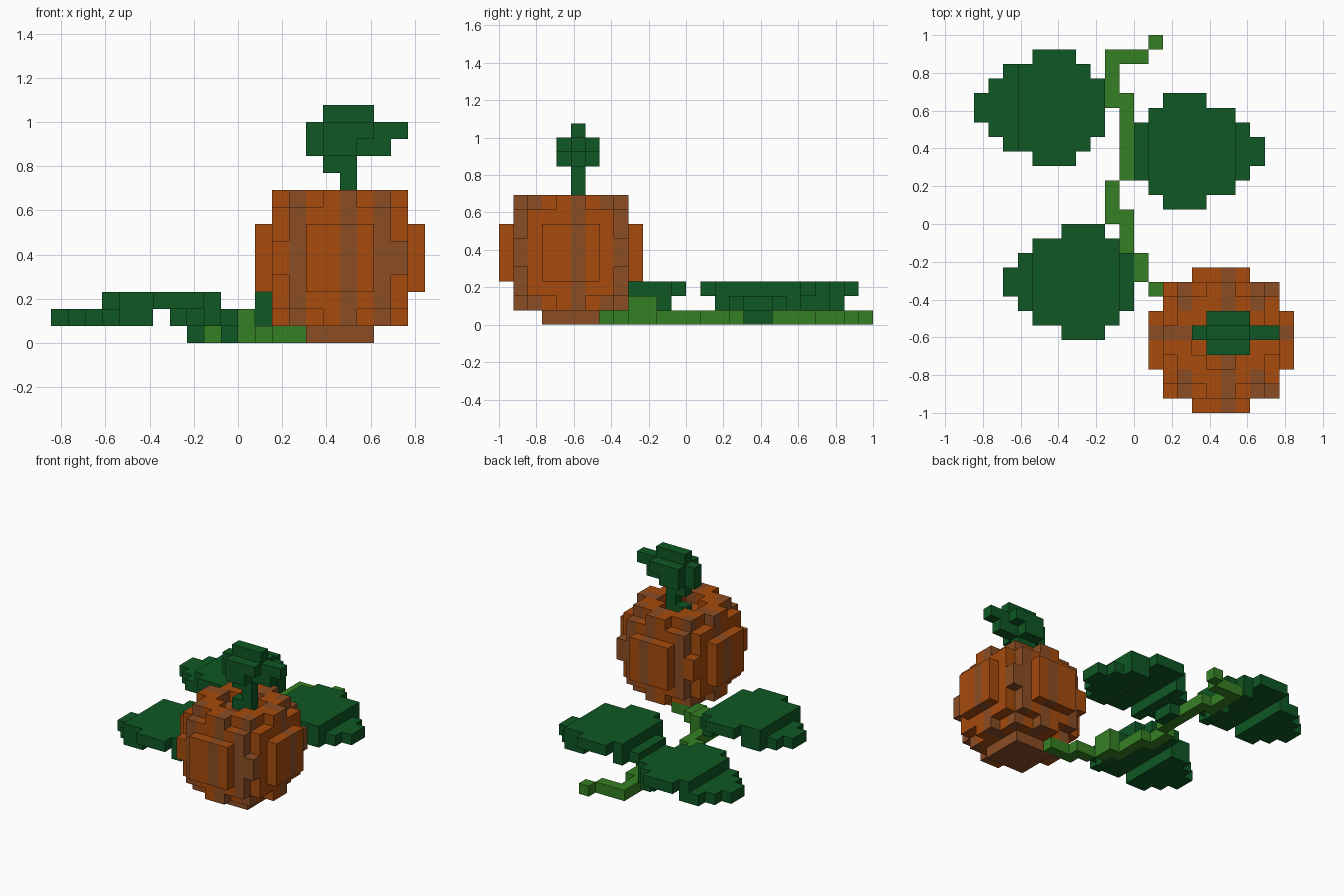
import bpy, bmesh
from mathutils import Vector

cube = bpy.data.objects.get("Cube")
if cube:
    bpy.data.objects.remove(cube, do_unlink=True)

S = 2 / 26                              # block size
ORIGIN = Vector((-11 * S, -13 * S, 0))  # corner of block (0, 0, 0)


def material(name, rgb):
    m = bpy.data.materials.new(name)
    m.use_nodes = True
    m.diffuse_color = (*rgb, 1)
    m.node_tree.nodes["Principled BSDF"].inputs["Base Color"].default_value = (*rgb, 1)
    return m


orange = material("pumpkin orange", (0.385, 0.070, 0.0037))
brown = material("rib brown", (0.260, 0.075, 0.018))
leaf_green = material("leaf green", (0.0048, 0.095, 0.0175))
vine_green = material("vine green", (0.036, 0.215, 0.0175))

# Per direction: the outward block step and the face corners, anticlockwise
SIDES = []
for axis in range(3):
    u, v = (axis + 1) % 3, (axis + 2) % 3
    for sign in (0, 1):
        corners = []
        for a, b in ((0, 0), (1, 0), (1, 1), (0, 1)):
            c = [0, 0, 0]
            c[axis], c[u], c[v] = sign, a, b
            corners.append(tuple(c))
        step = [0, 0, 0]
        step[axis] = 2 * sign - 1
        SIDES.append((step, corners if sign else corners[::-1]))


def build(name, blocks, mats, colour=lambda b: 0):
    """Make one mesh from a set of blocks, keeping only the outer faces."""
    bm = bmesh.new()
    for b in sorted(blocks):
        for step, corners in SIDES:
            if tuple(p + q for p, q in zip(b, step)) in blocks:
                continue
            verts = [bm.verts.new(ORIGIN + (Vector(b) + Vector(c)) * S) for c in corners]
            bm.faces.new(verts).material_index = colour(b)
    bmesh.ops.remove_doubles(bm, verts=bm.verts, dist=S / 100)
    bmesh.ops.dissolve_limit(bm, angle_limit=0.01, verts=bm.verts, edges=bm.edges,
                             delimit={'MATERIAL'})
    me = bpy.data.meshes.new(name)
    bm.to_mesh(me)
    bm.free()
    for m in mats:
        me.materials.append(m)
    ob = bpy.data.objects.new(name, me)
    bpy.context.collection.objects.link(ob)
    return ob


def box(i0, i1, j0, j1, k0, k1):
    """All blocks between inclusive limits."""
    return {(i, j, k) for i in range(i0, i1 + 1)
            for j in range(j0, j1 + 1) for k in range(k0, k1 + 1)}


# Pumpkin: blocky ball with a dimple at the top
def offset(b):
    return b[0] - 16.5, b[1] - 4.5, b[2] - 4.5


ball = {b for b in box(12, 21, 0, 9, 0, 8) if sum(d * d for d in offset(b)) <= 25}
dimple = {b for b in box(15, 18, 3, 6, 8, 8)
          if not (b[0] in (15, 18) and b[1] in (3, 6))}


def rib(b):
    dx, dy, dz = offset(b)
    ax, ay = abs(dx), abs(dy)
    middle = (dx == 0.5 and ay > ax) or (dy == 0.5 and ax > ay)
    diagonal = (ax == 2.5 and ay == 3.5) or (ax == ay == 2.5)
    corner = ax == ay == 3.5 and dx > 0
    return int(b[2] == 0 or middle or diagonal or corner)


build("pumpkin", ball - dimple, [orange, brown], rib)

# Stem with its curled top
stem = box(16, 17, 5, 5, 8, 8) | box(17, 17, 5, 5, 9, 9) | box(16, 17, 5, 5, 10, 10)
stem |= box(15, 19, 5, 5, 11, 11) | box(15, 20, 5, 5, 12, 12) | box(16, 18, 5, 5, 13, 13)
for j in (4, 6):
    stem |= box(16, 17, j, j, 11, 11) | box(16, 18, j, j, 12, 12)
build("stem", stem, [leaf_green])

# Vine creeping along the ground
vine = set()
for run in ((12, 12, 25, 25), (9, 11, 24, 24), (9, 9, 21, 23), (10, 10, 16, 21),
            (9, 9, 13, 15), (10, 10, 10, 13), (11, 11, 9, 10), (12, 13, 8, 8),
            (13, 15, 7, 7)):
    vine |= box(*run, 0, 0)
vine |= box(11, 11, 9, 10, 1, 1)
build("vine", vine, [vine_green])

# Leaves: arched, tip at column 0 and foot at column 8
ROWS = [(4, 6), (2, 7), (1, 8), (0, 8), (0, 8), (1, 8), (2, 7), (4, 6)]


def leaf(name, i0, j0, top, mirror=False):
    blocks = set()
    for row, (first, last) in enumerate(ROWS):
        for col in range(first, last + 1):
            levels = []
            if col in top:
                levels.append(2)
            if col <= 3 or col >= 7:
                levels.append(1)
            if col == 8 and row in (3, 4):
                levels.append(0)
            i = i0 + (8 - col if mirror else col)
            blocks |= {(i, j0 + row, k) for k in levels}
    build(name, blocks, [leaf_green])


leaf("back_right_leaf", 0, 17, range(3, 9))
leaf("left_leaf", 11, 14, range(2, 8), mirror=True)
leaf("front_right_leaf", 2, 5, range(2, 8))
